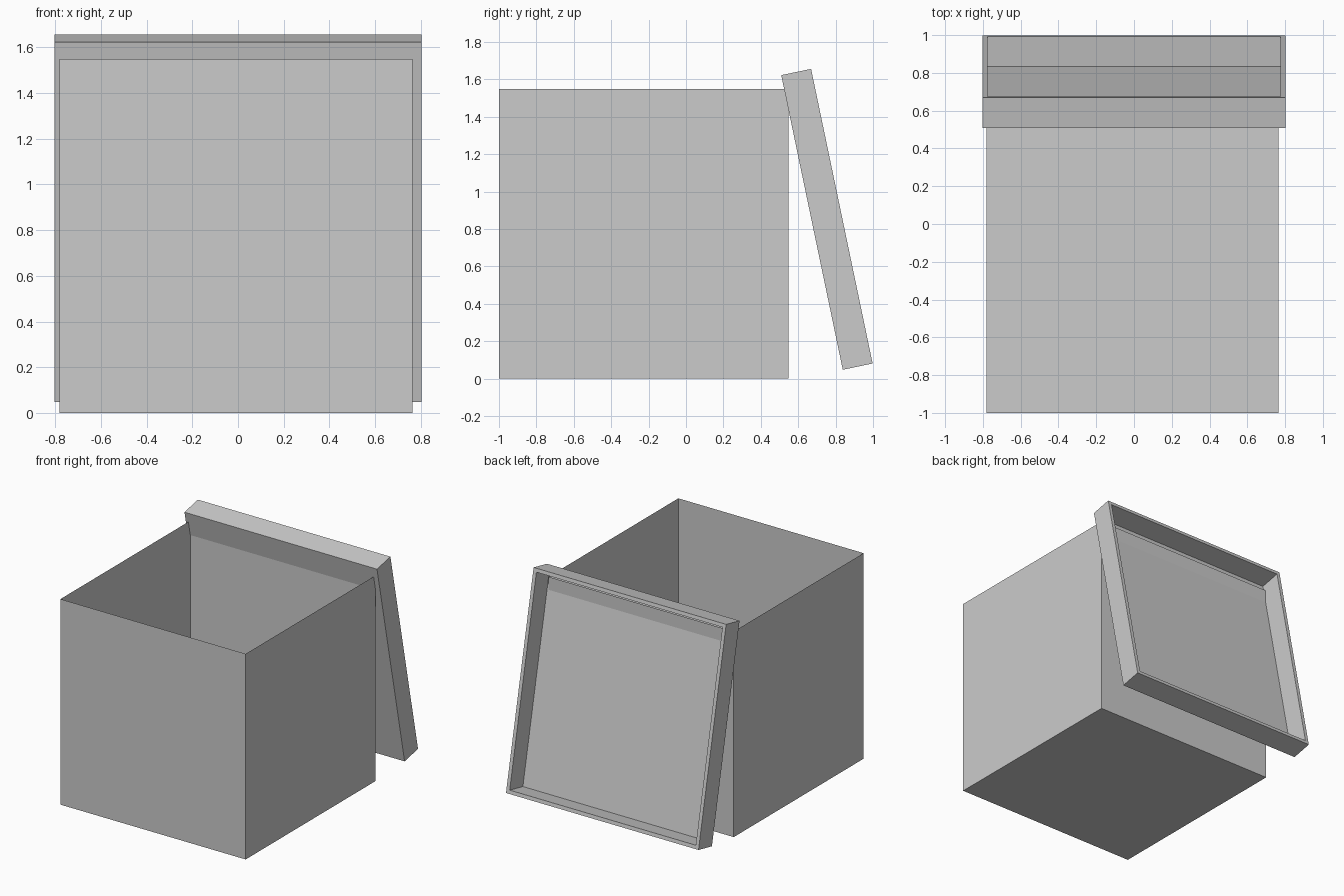
import bpy, bmesh, math
from mathutils import Matrix, Vector

if "Cube" in bpy.data.objects:
    bpy.data.objects.remove(bpy.data.objects["Cube"])

cardboard = bpy.data.materials.new("plain_grey")
cardboard.diffuse_color = (0.6, 0.6, 0.6, 1.0)
cardboard.use_nodes = True
cardboard.node_tree.nodes["Principled BSDF"].inputs["Base Color"].default_value = cardboard.diffuse_color


def box_mesh(size):
    bm = bmesh.new()
    bmesh.ops.create_cube(bm, size=1.0, matrix=Matrix.Diagonal((*size, 1.0)))
    return bm


def top_face(bm):
    bm.normal_update()
    return max(bm.faces, key=lambda f: f.normal.z)


def finish(bm, name, location, tilt=0.0):
    mesh = bpy.data.meshes.new(name)
    bm.to_mesh(mesh)
    bm.free()
    mesh.materials.append(cardboard)
    obj = bpy.data.objects.new(name, mesh)
    obj.location = location
    obj.rotation_euler.x = tilt
    bpy.context.collection.objects.link(obj)
    return obj


# Open box made of thin sheet
bm = box_mesh((1.545, 1.547, 1.55))
bmesh.ops.delete(bm, geom=[top_face(bm)], context='FACES_ONLY')
finish(bm, "open_box", (-0.0085, -0.2265, 0.775))

# Lid tray with a thick rim and a very thin panel, leaning on the back of the box
DEPTH, RIM, PANEL = 0.163, 0.027, 0.002
bm = box_mesh((1.606, 1.609, DEPTH))
opening = top_face(bm)
bmesh.ops.inset_region(bm, faces=[opening], thickness=RIM, use_even_offset=True)
walls = bmesh.ops.extrude_discrete_faces(bm, faces=[opening])
bmesh.ops.translate(bm, verts=walls["faces"][0].verts, vec=Vector((0, 0, PANEL - DEPTH)))
finish(bm, "leaning_lid", (0, 0.7535, 0.852), math.radians(-78.2))
